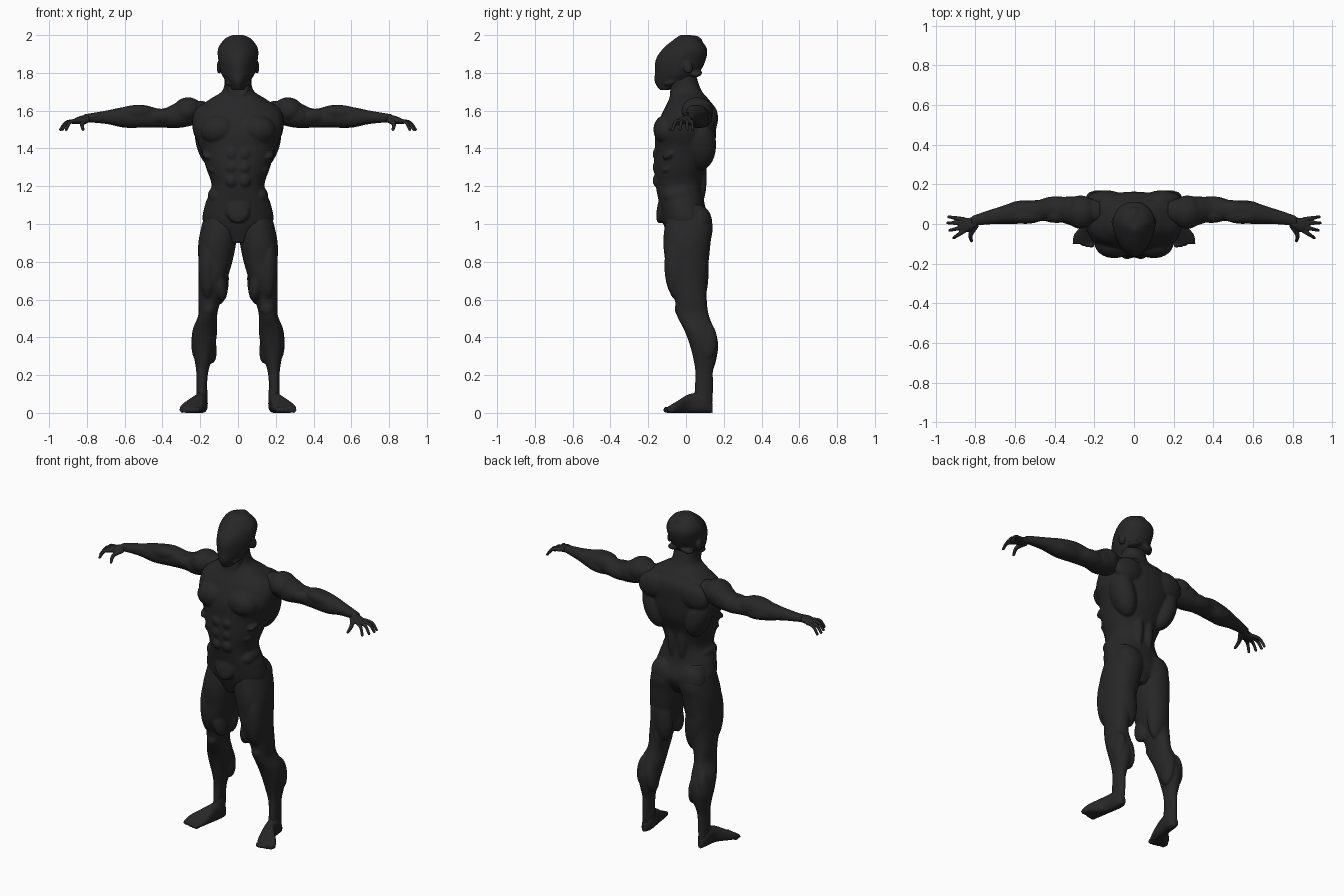
import bpy
import bmesh
import math
from mathutils import Matrix, Vector, Euler

default_cube = bpy.data.objects.get("Cube")
if default_cube:
    bpy.data.objects.remove(default_cube, do_unlink=True)

charcoal = bpy.data.materials.new("charcoal")
charcoal.use_nodes = True
tone = (.02, .02, .02, 1)
charcoal.diffuse_color = tone
charcoal.node_tree.nodes["Principled BSDF"].inputs["Base Color"].default_value = tone

SIDES = {"left": 1, "right": -1}
SEGMENTS = 40
STEPS = 5


def flowing(rows):
    """Ease a curve through a few measured sections."""
    rows = [Vector(row) for row in rows]
    for k in range(len(rows) - 1):
        here, there = rows[k], rows[k + 1]
        before = rows[max(k - 1, 0)]
        after = rows[min(k + 2, len(rows) - 1)]
        leave, arrive = (there - before) / 2, (after - here) / 2
        for step in range(STEPS):
            t = step / STEPS
            ease = t * t * (3 - 2 * t)
            yield (here.lerp(there, ease) + leave * t * (1 - t) ** 2
                   - arrive * t * t * (1 - t))
    yield rows[-1]


def symmetric(rows):
    """Turn height, half width, front and back into a full section."""
    return [(z, -width, width, front, back) for z, width, front, back in rows]


def squircle(value, power):
    return math.copysign(abs(value) ** (2 / power), value)


def loft(bm, axis, rows, power=2.2, taper=0):
    """Closed skin through rounded sections; taper narrows the front."""
    rings = []
    for t, a_low, a_high, b_low, b_high in flowing(rows):
        ring = []
        for i in range(SEGMENTS):
            angle = math.tau * i / SEGMENTS
            u = squircle(math.cos(angle), power)
            v = squircle(math.sin(angle), power)
            u *= 1 + taper * min(v, 0)
            a = (a_low + a_high + u * (a_high - a_low)) / 2
            b = (b_low + b_high + v * (b_high - b_low)) / 2
            place = {"x": (t, a, b), "y": (a, t, b), "z": (a, b, t)}[axis]
            ring.append(bm.verts.new(place))
        rings.append(ring)
    for low, high in zip(rings, rings[1:]):
        for i in range(SEGMENTS):
            bm.faces.new((low[i - 1], low[i], high[i], high[i - 1]))
    bm.faces.new(rings[0])
    bm.faces.new(rings[-1])


def muscle(bm, at, size, tilt=0, lean=0):
    """Ellipsoid bulge: tilt swings it sideways, lean forward or back."""
    turn = Euler((math.radians(lean), math.radians(tilt), 0)).to_matrix().to_4x4()
    matrix = Matrix.Translation(at) @ turn @ Matrix.Diagonal((*size, 1))
    bmesh.ops.create_icosphere(bm, subdivisions=3, radius=1, matrix=matrix)


def muscle_pair(bm, at, size, tilt=0, lean=0):
    x, y, z = at
    for side in SIDES.values():
        muscle(bm, (side * x, y, z), size, tilt * side, lean)


def digit(bm, joints, start, end):
    """Round tapering finger or toe along its joints."""
    path = list(flowing(joints))
    for i, place in enumerate(path):
        radius = start + (end - start) * i / (len(path) - 1)
        muscle(bm, place, size=(radius, radius, radius))


def finish(bm, name, side=1, voxel=.007, smoothing=3):
    """Mirror for the right side and fuse the bulges into one skin."""
    bmesh.ops.scale(bm, vec=(side, 1, 1), verts=bm.verts)
    bmesh.ops.recalc_face_normals(bm, faces=bm.faces)
    mesh = bpy.data.meshes.new(name)
    bm.to_mesh(mesh)
    bm.free()
    mesh.materials.append(charcoal)
    part = bpy.data.objects.new(name, mesh)
    bpy.context.collection.objects.link(part)
    fuse = part.modifiers.new("fuse", "REMESH")
    fuse.mode = "VOXEL"
    fuse.voxel_size = voxel
    fuse.use_smooth_shade = True
    soften = part.modifiers.new("soften", "SMOOTH")
    soften.factor = .5
    soften.iterations = smoothing


# Head: narrow flat face, full skull, ears, nape, jaw and crown
bm = bmesh.new()
skull = [(1.71, .03, -.14, -.09), (1.75, .06, -.165, .02), (1.8, .09, -.165, .07),
         (1.87, .105, -.16, .105), (1.93, .105, -.12, .11), (1.98, .07, -.06, .07),
         (2, .03, -.03, .03)]
loft(bm, "z", symmetric(skull), taper=.3)
muscle_pair(bm, at=(.1, .01, 1.83), size=(.013, .025, .035), lean=15)
muscle_pair(bm, at=(.04, .05, 1.8), size=(.045, .035, .02), tilt=15)
muscle_pair(bm, at=(.05, -.06, 1.76), size=(.02, .06, .02), lean=20)
muscle(bm, at=(0, .055, 1.975), size=(.03, .035, .02), lean=-25)
finish(bm, "head", voxel=.006, smoothing=2)

# Torso: pelvis, waist, rib cage, shoulders and neck
bm = bmesh.new()
trunk = [(.9, .06, -.08, .08), (1, .18, -.12, .13), (1.1, .175, -.14, .1),
         (1.2, .14, -.16, .09), (1.3, .17, -.17, .11), (1.4, .2, -.165, .15),
         (1.5, .24, -.16, .16), (1.6, .23, -.12, .16), (1.66, .15, -.09, .12),
         (1.71, .08, -.08, .08), (1.8, .07, -.06, .05)]
loft(bm, "z", symmetric(trunk))

# Chest, abdomen and flanks
muscle_pair(bm, at=(.1, -.1, 1.5), size=(.1, .073, .08), tilt=10)
for row in range(3):
    height = 1.23 + row * .07
    muscle_pair(bm, at=(.034, -.153, height), size=(.033, .024, .034))
    muscle_pair(bm, at=(.1 + row * .03, -.08, height), size=(.03, .05, .02), lean=25)
muscle(bm, at=(0, -.12, 1.1), size=(.07, .03, .1), lean=-14)
muscle_pair(bm, at=(.12, -.04, 1.15), size=(.04, .08, .05), tilt=-10)

# Back, shoulder blades, neck cords and buttocks
muscle_pair(bm, at=(.15, .08, 1.42), size=(.07, .08, .14), tilt=18)
muscle_pair(bm, at=(.14, .12, 1.56), size=(.1, .05, .08), tilt=15)
muscle_pair(bm, at=(.11, .06, 1.64), size=(.12, .06, .03), tilt=20)
muscle_pair(bm, at=(.035, .08, 1.25), size=(.03, .03, .14))
muscle_pair(bm, at=(.09, .07, 1), size=(.09, .07, .1), tilt=12)
muscle_pair(bm, at=(.04, -.06, 1.72), size=(.02, .02, .07), tilt=20, lean=-15)
finish(bm, "torso")

# Limb sections, measured on the left side
arm = [(.17, .01, .12, 1.54, 1.65), (.3, -.01, .14, 1.51, 1.65), (.4, .02, .13, 1.51, 1.61),
       (.5, .01, .12, 1.51, 1.63), (.6, 0, .11, 1.51, 1.62), (.7, 0, .08, 1.53, 1.6),
       (.82, -.01, .04, 1.54, 1.58)]
palm = [(.79, -.01, .04, 1.54, 1.58), (.84, -.04, .03, 1.53, 1.57), (.88, -.04, .03, 1.53, 1.55)]
fingertips = [(.935, .036), (.94, .006), (.93, -.032), (.91, -.07)]
leg = [(.04, .17, .22, .04, .14), (.2, .16, .22, .05, .14), (.28, .14, .23, .04, .16),
       (.36, .12, .245, .02, .17), (.44, .11, .24, -.01, .15), (.52, .11, .21, -.05, .12),
       (.6, .09, .21, -.06, .11), (.7, .06, .21, -.1, .11), (.8, .03, .21, -.11, .12),
       (.9, .01, .21, -.12, .13), (1, 0, .19, -.11, .14), (1.1, .04, .16, -.08, .09)]
foot = [(.14, .18, .21, 0, .05), (.1, .16, .225, 0, .1), (.02, .17, .24, 0, .1),
        (-.05, .18, .3, 0, .06), (-.1, .2, .31, 0, .03)]

for label, side in SIDES.items():
    # Arm with shoulder cap, upper arm and forearm bulges
    bm = bmesh.new()
    loft(bm, "x", arm)
    muscle(bm, at=(.27, .06, 1.6), size=(.08, .085, .07), tilt=20)
    muscle(bm, at=(.39, .045, 1.57), size=(.09, .04, .04))
    muscle(bm, at=(.39, .1, 1.56), size=(.1, .04, .045))
    muscle(bm, at=(.55, .04, 1.59), size=(.1, .04, .04), tilt=5)
    muscle(bm, at=(.55, .08, 1.55), size=(.1, .04, .04), tilt=-5)
    finish(bm, label + "_arm", side)

    # Hand with four bent fingers and a thumb
    bm = bmesh.new()
    loft(bm, "x", palm)
    for n, (x, y) in enumerate(fingertips):
        root = Vector((.86, .024 - n * .02, 1.545))
        tip = Vector((x, y, 1.5))
        knuckle = root.lerp(tip, .6) + Vector((0, 0, .02))
        digit(bm, (root, knuckle, tip), start=.012, end=.008)
    digit(bm, ((.8, -.01, 1.55), (.825, -.055, 1.53), (.82, -.085, 1.5)), start=.016, end=.008)
    finish(bm, label + "_hand", side, voxel=.004, smoothing=1)

    # Leg with thigh, knee, calf and heel cord bulges
    bm = bmesh.new()
    loft(bm, "z", leg)
    muscle(bm, at=(.16, -.045, .78), size=(.05, .07, .18))
    muscle(bm, at=(.1, -.04, .69), size=(.04, .055, .1), tilt=12)
    muscle(bm, at=(.12, .07, .75), size=(.07, .05, .18), tilt=6)
    muscle(bm, at=(.155, -.03, .55), size=(.035, .03, .04))
    muscle(bm, at=(.15, .12, .36), size=(.035, .05, .1), tilt=8)
    muscle(bm, at=(.21, .115, .38), size=(.035, .05, .1), tilt=-6)
    muscle(bm, at=(.19, .13, .15), size=(.014, .014, .13))
    finish(bm, label + "_leg", side)

    # Foot with ankle and five toes
    bm = bmesh.new()
    loft(bm, "y", foot, power=2.6)
    muscle(bm, at=(.19, .09, .1), size=(.03, .045, .06))
    for n in range(5):
        radius = .016 - n * .001
        x = .215 + n * .02
        reach = radius - .12 + n * n * .002
        digit(bm, ((x, -.07, radius), (x, reach, radius)), start=radius, end=radius)
    finish(bm, label + "_foot", side, voxel=.005, smoothing=2)
